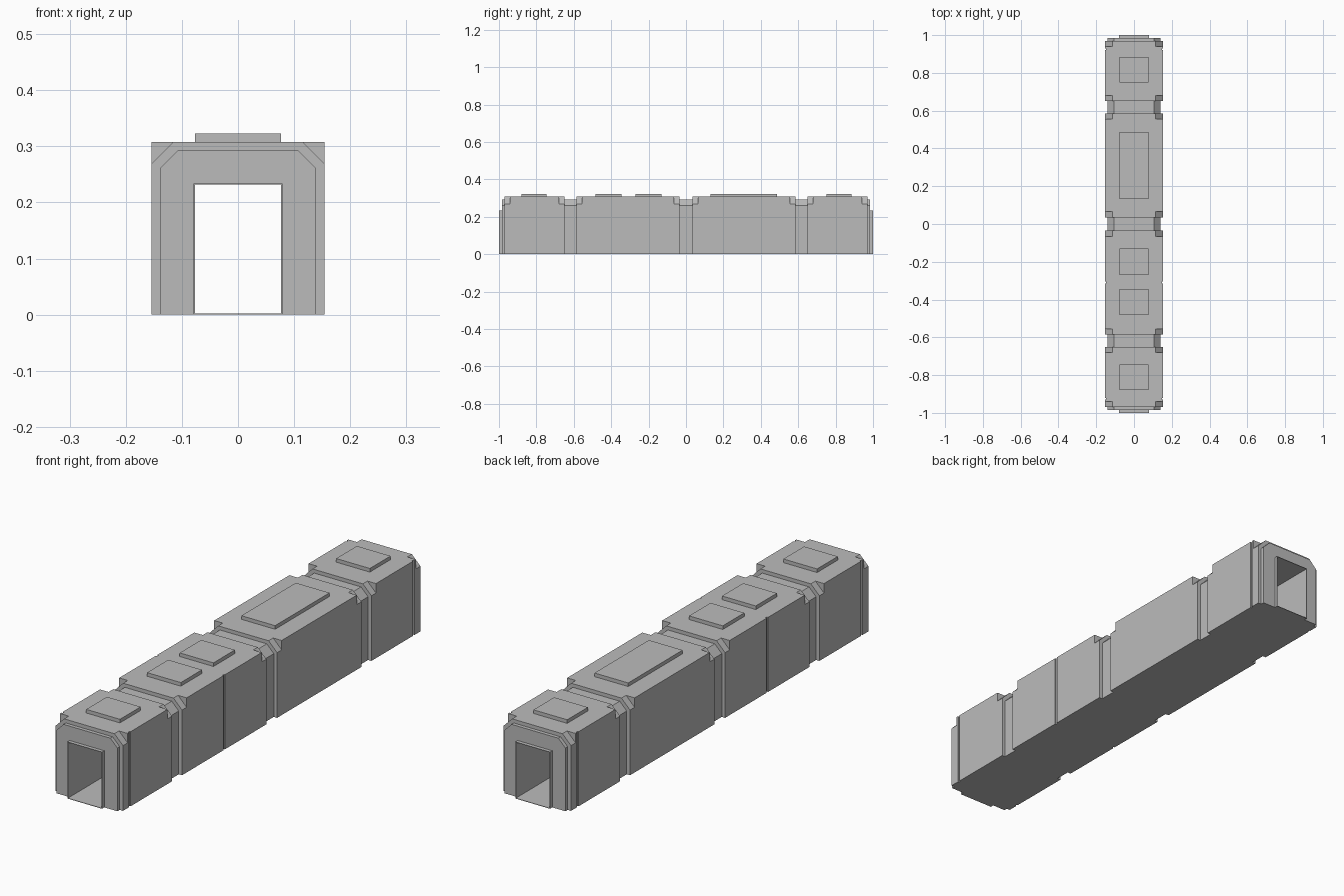
import bpy
import bmesh

cube = bpy.data.objects.get("Cube")
if cube:
    bpy.data.objects.remove(cube, do_unlink=True)

grey = bpy.data.materials.new("plain_grey")
grey.use_nodes = True
colour = (0.5, 0.5, 0.5, 1)
grey.diffuse_color = colour
grey.node_tree.nodes["Principled BSDF"].inputs["Base Color"].default_value = colour

DOOR_W, DOOR_H = 0.077, 0.232   # passage half width and height
WALL, ROOF = 0.154, 0.308       # module half width and height
FLOOR = 0.002


def finish(name, bm):
    bmesh.ops.recalc_face_normals(bm, faces=bm.faces)
    mesh = bpy.data.meshes.new(name)
    bm.to_mesh(mesh)
    bm.free()
    mesh.materials.append(grey)
    obj = bpy.data.objects.new(name, mesh)
    bpy.context.collection.objects.link(obj)
    return obj


def arch(w, h, c):
    """Cross-section of a passage wall with chamfered upper corners."""
    half = [(DOOR_W, DOOR_H), (DOOR_W, 0), (w, 0), (w, h - c), (w - c, h)]
    return half + [(-x, z) for x, z in reversed(half)]


def loft(name, stations):
    """Skin arches along y; repeated y values make square steps."""
    bm = bmesh.new()
    rings = [[bm.verts.new((x, y, z)) for x, z in arch(w, h, c)]
             for y, w, h, c in stations]
    count = len(rings[0])
    for a, b in zip(rings, rings[1:]):
        for i in range(count):
            j = (i + 1) % count
            bm.faces.new((a[i], a[j], b[j], b[i]))
    bm.faces.new(rings[0])
    bm.faces.new(rings[-1])
    empty = [f for f in bm.faces if f.calc_area() < 1e-9]
    bmesh.ops.delete(bm, geom=empty, context='FACES')
    bmesh.ops.remove_doubles(bm, verts=bm.verts, dist=1e-5)
    return finish(name, bm)


def box(name, x, y0, y1, z0, z1):
    bm = bmesh.new()
    bmesh.ops.create_cube(bm, size=1)
    for v in bm.verts:
        v.co = (v.co.x * 2 * x, y1 if v.co.y > 0 else y0, z1 if v.co.z > 0 else z0)
    return finish(name, bm)


# Corridor shell: modules with chamfered ends, recessed collars and wall seams
collar = (0.139, 0.293, 0.032)
chamfered = (WALL, ROOF, 0.039)
full = (WALL, ROOF, 0)
seam = (WALL - 0.005, ROOF, 0)
modules = [(-0.97, -0.65, -0.925), (-0.585, -0.035, -0.31),
           (0.035, 0.585, None), (0.65, 0.97, 0.925)]
stations = [(-0.985, *collar)]
for start, end, seam_y in modules:
    a, b = start + 0.03, end - 0.03
    stations += [(start, *collar), (start, *chamfered), (a, *chamfered), (a, *full)]
    if seam_y is not None:
        p, q = seam_y - 0.005, seam_y + 0.005
        stations += [(p, *full), (p, *seam), (q, *seam), (q, *full)]
    stations += [(b, *full), (b, *chamfered), (end, *chamfered), (end, *collar)]
stations.append((0.985, *collar))
loft("corridor_shell", stations)

# Thin door frames at both ends
frame = (DOOR_W + 0.002, DOOR_H + 0.002, 0)
for name, y0, y1 in (("front_door_frame", -1, -0.985), ("back_door_frame", 0.985, 1)):
    loft(name, [(y0, *frame), (y1, *frame)])

# Floor of the passage
box("floor", DOOR_W, -1, 1, 0, FLOOR)

# Raised roof panels
panels = [(-0.88, -0.745), (-0.483, -0.345), (-0.27, -0.13),
          (0.132, 0.487), (0.75, 0.885)]
for i, (y0, y1) in enumerate(panels):
    box(f"roof_panel_{i + 1}", DOOR_W, y0, y1, ROOF - 0.005, ROOF + 0.015)
